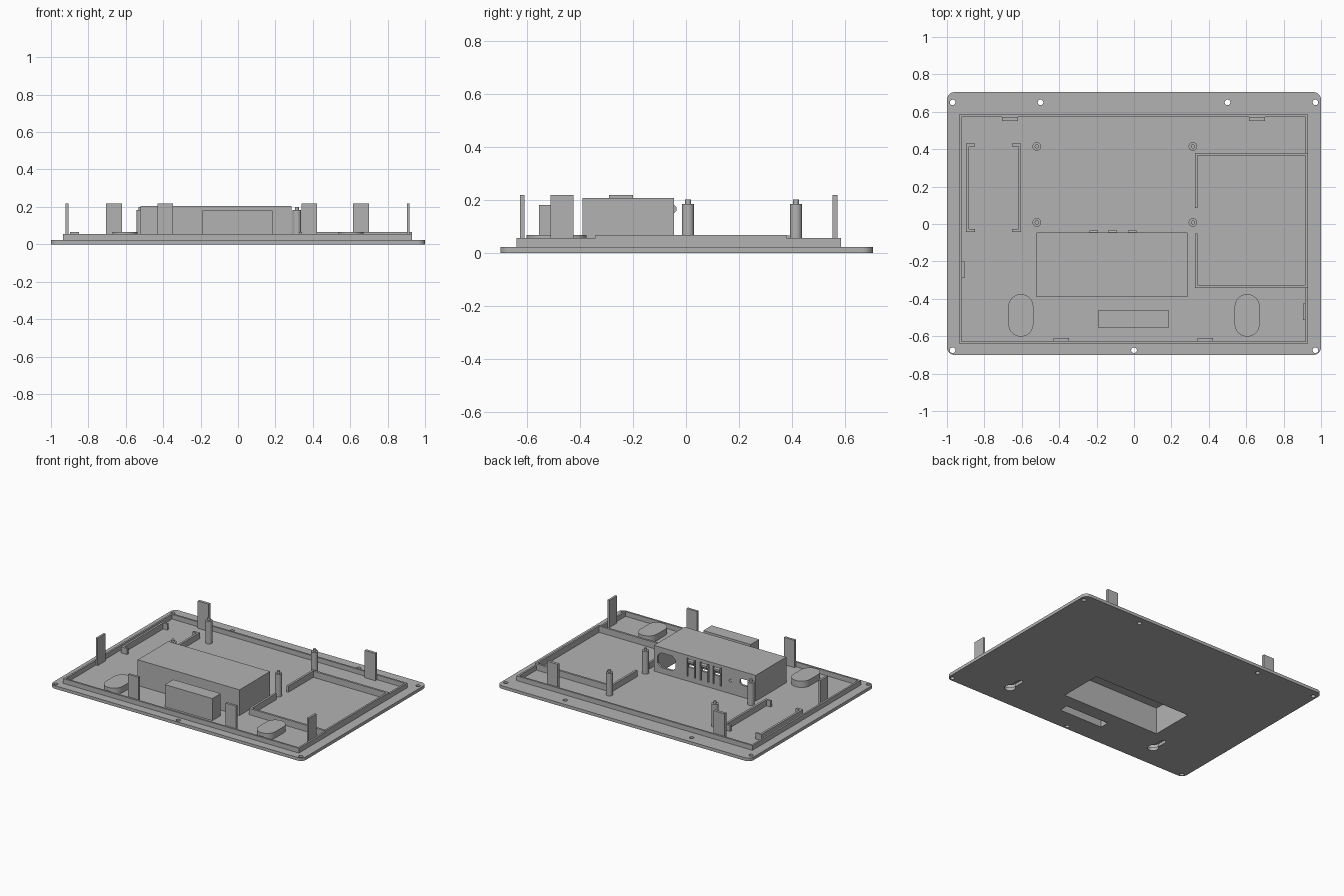
import bpy
import bmesh
from math import sin, cos, pi
from mathutils import Matrix

if "Cube" in bpy.data.objects:
    bpy.data.objects.remove(bpy.data.objects["Cube"], do_unlink=True)

grey = bpy.data.materials.new("plain grey plastic")
grey.use_nodes = True
COLOUR = (0.45, 0.45, 0.45, 1)
grey.diffuse_color = COLOUR
grey.node_tree.nodes["Principled BSDF"].inputs["Base Color"].default_value = COLOUR

FLOOR = 0.022
WALL = 0.015


def outline(x0, x1, y0, y1, r=0, steps=8):
    """Rectangle outline with optional rounded (or, with one step, chamfered) corners."""
    if r == 0:
        return [(x0, y0), (x1, y0), (x1, y1), (x0, y1)]
    pts = []
    centres = [(x1 - r, y1 - r), (x0 + r, y1 - r), (x0 + r, y0 + r), (x1 - r, y0 + r)]
    for corner, (cx, cy) in enumerate(centres):
        for i in range(steps + 1):
            a = (corner + i / steps) * pi / 2
            pts.append((cx + r * cos(a), cy + r * sin(a)))
    return pts


def prism(name, pts, z0, z1, matrix=None):
    """Extrude a flat outline from z0 to z1."""
    bm = bmesh.new()
    bm.faces.new([bm.verts.new((x, y, z0)) for x, y in pts])
    bmesh.ops.remove_doubles(bm, verts=bm.verts[:], dist=0.0002)
    out = bmesh.ops.extrude_face_region(bm, geom=bm.faces[:])
    top = [v for v in out["geom"] if isinstance(v, bmesh.types.BMVert)]
    bmesh.ops.translate(bm, verts=top, vec=(0, 0, z1 - z0))
    if matrix:
        bm.transform(matrix)
    bmesh.ops.recalc_face_normals(bm, faces=bm.faces[:])
    mesh = bpy.data.meshes.new(name)
    bm.to_mesh(mesh)
    bm.free()
    mesh.materials.append(grey)
    ob = bpy.data.objects.new(name, mesh)
    bpy.context.collection.objects.link(ob)
    return ob


def box(name, x0, x1, y0, y1, z0, z1):
    return prism(name, outline(x0, x1, y0, y1), z0, z1)


def disc(name, x, y, r, z0, z1):
    return prism(name, outline(x - r, x + r, y - r, y + r, r), z0, z1)


def cut(target, cutter):
    """Subtract the cutter from the target and discard it."""
    cutter.hide_render = True
    mod = target.modifiers.new("cut", "BOOLEAN")
    mod.operation = "DIFFERENCE"
    mod.solver = "EXACT"
    mod.object = cutter
    bpy.context.view_layer.objects.active = target
    bpy.ops.object.modifier_apply(modifier=mod.name)
    bpy.data.objects.remove(cutter, do_unlink=True)


def smooth(ob):
    bpy.ops.object.select_all(action="DESELECT")
    ob.select_set(True)
    bpy.context.view_layer.objects.active = ob
    bpy.ops.object.shade_smooth_by_angle()


# Base plate with screw holes
plate = prism("base_plate", outline(-1, 1, -0.7, 0.705, 0.04), 0, FLOOR)
holes = [(x, 0.65) for x in (-0.97, -0.5, 0.5, 0.97)] + [(x, -0.675) for x in (-0.97, 0, 0.97)]
for x, y in holes:
    cut(plate, disc("screw_hole", x, y, 0.015, -0.1, 0.1))

# Raised lip around the plate
lip = box("perimeter_lip", -0.935, 0.93, -0.64, 0.585, FLOOR, 0.056)
cut(lip, box("lip_inside", -0.922, 0.917, -0.627, 0.572, 0, 0.1))


def hollow_box(name, x0, x1, y0, y1, top):
    """Open-bottomed housing whose cavity also runs through the plate."""
    shell = box(name, x0, x1, y0, y1, FLOOR, top)
    inner = (x0 + WALL, x1 - WALL, y0 + WALL, y1 - WALL)
    cut(shell, box("cavity", *inner, -0.1, top - WALL))
    cut(plate, box("opening", *inner, -0.1, 0.1))
    return shell


housing = hollow_box("port_housing", -0.52, 0.285, -0.39, -0.045, 0.206)
hollow_box("front_pocket", -0.19, 0.185, -0.555, -0.46, 0.18)

# Openings in the back wall of the housing
back_wall = Matrix.Translation((0, -0.052, 0)) @ Matrix.Rotation(pi / 2, 4, "X")


def port(x, z, w, h, r=0, steps=8):
    pts = outline(x - w / 2, x + w / 2, z - h / 2, z + h / 2, r, steps)
    cut(housing, prism("port", pts, -0.03, 0.03, back_wall))


port(0.185, 0.115, 0.14, 0.105, 0.025, 1)
port(-0.32, 0.115, 0.02, 0.02, 0.01)
port(-0.44, 0.13, 0.09, 0.045, 0.012, 1)

# Spring tabs: two slots, a window above, and a wedge-shaped catch
wedge = [(-0.05, 0.145), (-0.036, 0.158), (-0.036, 0.172), (-0.05, 0.185)]
along_x = Matrix(((0, 0, 1, 0), (1, 0, 0, 0), (0, 1, 0, 0), (0, 0, 0, 1)))
for i, x in enumerate((-0.215, -0.115, -0.01)):
    for side in (-1, 1):
        port(x + side * 0.029, 0.12, 0.01, 0.13)
    port(x, 0.132, 0.045, 0.018)
    prism(f"spring_catch_{i + 1}", wedge, x - 0.023, x + 0.023, along_x)

# Keyhole hanger pads with pockets
for name, s in (("right", -1), ("left", 1)):
    x = s * 0.605
    pad = prism(f"{name}_hanger_pad", outline(x - 0.067, x + 0.067, -0.602, -0.375, 0.067),
                FLOOR, 0.067)
    cut(pad, prism("pocket", outline(x - 0.054, x + 0.054, -0.589, -0.388, 0.054), 0, 0.055))
    cut(plate, disc("keyhole", x, -0.53, 0.036, -0.1, 0.1))
    cut(plate, prism("keyslot", outline(x - 0.018, x + 0.018, -0.53, -0.41, 0.018), -0.1, 0.1))
    smooth(pad)

# Tall snap clips on all four sides
clips = {
    "back_right": (-0.705, -0.62, 0.552, 0.572), "back_left": (0.615, 0.7, 0.552, 0.572),
    "front_right": (-0.43, -0.348, -0.627, -0.61), "front_left": (0.34, 0.423, -0.627, -0.61),
    "side_right": (-0.922, -0.907, -0.29, -0.2), "side_left": (0.903, 0.918, -0.512, -0.425),
}
for name, area in clips.items():
    box(f"{name}_snap_clip", *area, FLOOR, 0.217)

# Standoffs with locating pins
for row, y in (("back", 0.415), ("middle", 0.008)):
    for side, x in (("right", -0.52), ("left", 0.315)):
        smooth(disc(f"{row}_{side}_standoff", x, y, 0.023, FLOOR, 0.183))
        smooth(disc(f"{row}_{side}_pin", x, y, 0.011, 0.183, 0.2))

# Large tray fence on the left, with a gap in its inner wall
fence = {
    "back": (0.325, 0.93, 0.365, 0.38), "front": (0.325, 0.93, -0.342, -0.327),
    "inner_back": (0.325, 0.34, 0.085, 0.365), "inner_front": (0.325, 0.34, -0.327, -0.05),
    "outer": (0.917, 0.93, -0.327, 0.365),
}
for name, area in fence.items():
    box(f"tray_fence_{name}", *area, FLOOR, 0.067)

# Pair of bracket rails on the right, with inward-turned ends
for name, x, s in (("outer", -0.897, 1), ("inner", -0.603, -1)):
    box(f"{name}_rail", *sorted((x, x + s * WALL)), -0.042, 0.43, FLOOR, 0.065)
    for end, y in (("front", -0.042), ("back", 0.415)):
        box(f"{name}_rail_{end}_end", *sorted((x + s * WALL, x + s * 0.048)), y, y + WALL,
            FLOOR, 0.065)
